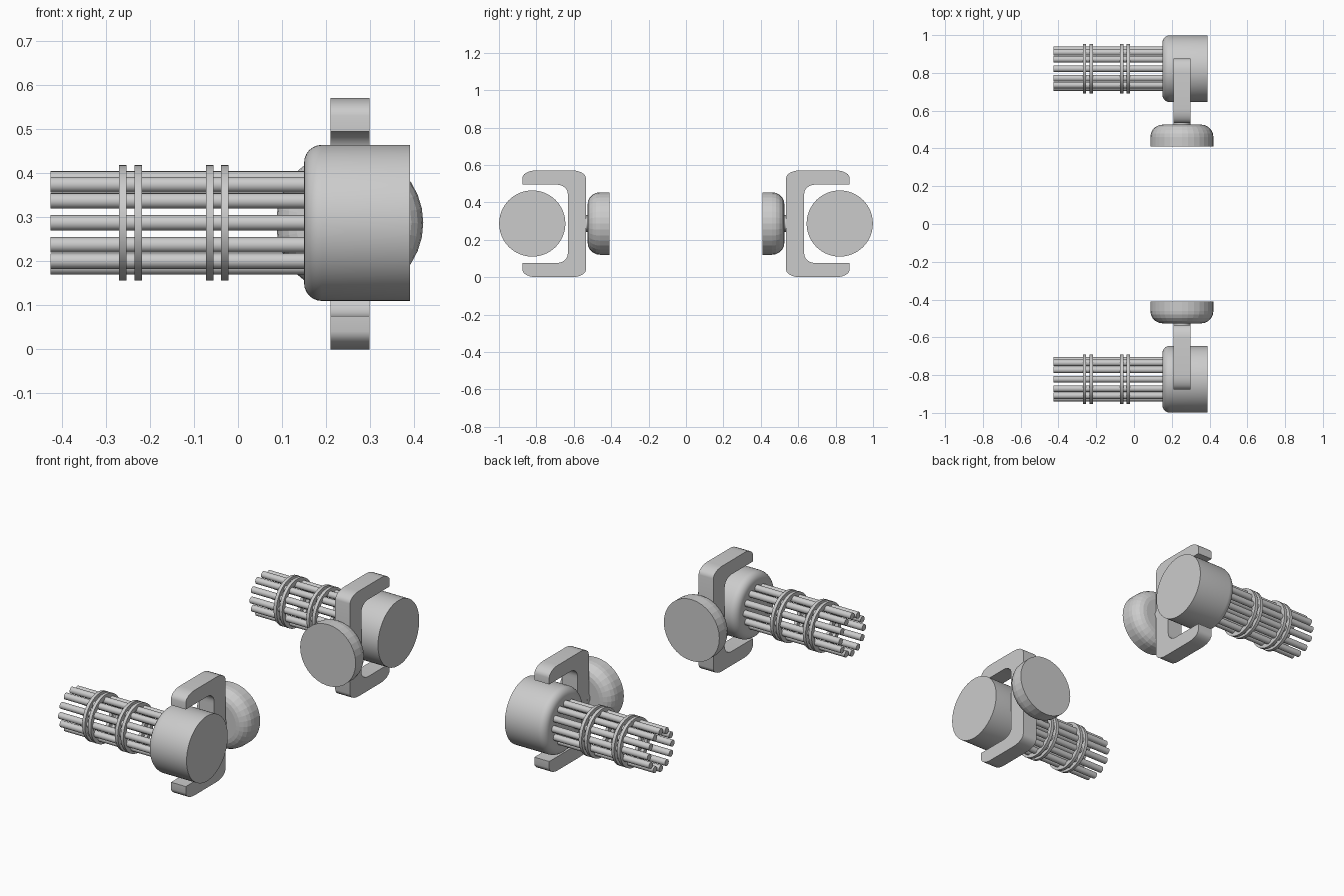
import bpy, bmesh, math
from mathutils import Vector

if "Cube" in bpy.data.objects:
    bpy.data.objects.remove(bpy.data.objects["Cube"])

CY, CZ = 0.822, 0.287      # gun axis
BX = 0.2535                # bracket / mount centre in x


def finish(name, bm, smooth=True):
    """Make an object from the bmesh and mirror it to the other side."""
    bmesh.ops.recalc_face_normals(bm, faces=bm.faces[:])
    me = bpy.data.meshes.new(name)
    bm.to_mesh(me)
    bm.free()
    if smooth:
        me.shade_smooth()
        me.set_sharp_from_angle(angle=math.radians(35))
    ob = bpy.data.objects.new(name, me)
    bpy.context.collection.objects.link(ob)
    mod = ob.modifiers.new("mirror", 'MIRROR')
    mod.use_axis = (False, True, False)
    mod.use_mirror_merge = False
    return ob


def lathe(bm, profile, axis, a, b, segs, closed=False):
    """Revolve (position, radius) points about an x or y axis; cap or close the ends."""
    rings = []
    for p, r in profile:
        ring = []
        for i in range(segs):
            t = 2 * math.pi * i / segs
            u, v = a + r * math.cos(t), b + r * math.sin(t)
            ring.append(bm.verts.new((p, u, v) if axis == 'x' else (u, p, v)))
        rings.append(ring)
    pairs = list(zip(rings, rings[1:]))
    if closed:
        pairs.append((rings[-1], rings[0]))
    else:
        bm.faces.new(rings[0])
        bm.faces.new(rings[-1])
    for r0, r1 in pairs:
        for i in range(segs):
            j = (i + 1) % segs
            bm.faces.new((r0[i], r0[j], r1[j], r1[i]))


def arc(cx, cy, rx, ry, a0, a1, n=6):
    return [(cx + rx * math.cos(math.radians(a0 + (a1 - a0) * i / n)),
             cy + ry * math.sin(math.radians(a0 + (a1 - a0) * i / n))) for i in range(n + 1)]


# rounded motor housing
bm = bmesh.new()
lathe(bm, arc(0.19, 0.137, 0.04, 0.04, 180, 90) + [(0.39, 0.177)], 'x', CY, CZ, 64)
finish("motor_housing", bm)

# twelve barrels in a circle
bm = bmesh.new()
for i in range(12):
    t = math.pi * i / 6
    lathe(bm, [(-0.425, 0.0175), (0.17, 0.0175)], 'x',
          CY + 0.1 * math.cos(t), CZ + 0.1 * math.sin(t), 16)
finish("barrels", bm)

# two pairs of clamp rings
bm = bmesh.new()
for x in (-0.27, -0.235, -0.073, -0.039):
    lathe(bm, [(x, 0.131), (x + 0.017, 0.131), (x + 0.017, 0.105), (x, 0.105)],
          'x', CY, CZ, 48, closed=True)
finish("barrel_clamp_rings", bm)

# C-shaped bracket: upper half outline, reflected for the lower half
upper = ([(0.632, 0.43)] + arc(0.69, 0.445, 0.058, 0.05, 180, 90)
         + [(0.875, 0.495)] + arc(0.80, 0.53, 0.075, 0.041, 0, 90)
         + arc(0.61, 0.53, 0.075, 0.041, 90, 180))
outline = upper + [(y, 0.571 - z) for y, z in reversed(upper)]
bm = bmesh.new()
face = bm.faces.new([bm.verts.new((0.21, y, z)) for y, z in outline])
ext = bmesh.ops.extrude_face_region(bm, geom=[face], use_keep_orig=True)
bmesh.ops.translate(bm, vec=Vector((0.089, 0, 0)),
                    verts=[g for g in ext["geom"] if isinstance(g, bmesh.types.BMVert)])
finish("bracket", bm)

# round mounting pad with a soft outer edge
bm = bmesh.new()
lathe(bm, [(0.41, 0.167), (0.46, 0.167)] + arc(0.46, 0.102, 0.066, 0.065, 90, 0, 5)[1:],
      'y', BX, CZ, 32)
finish("mounting_pad", bm, smooth=False)

# short pivot between pad and bracket
bm = bmesh.new()
lathe(bm, [(0.50, 0.045), (0.55, 0.045)], 'y', BX, CZ, 32)
finish("pivot_pin", bm)
